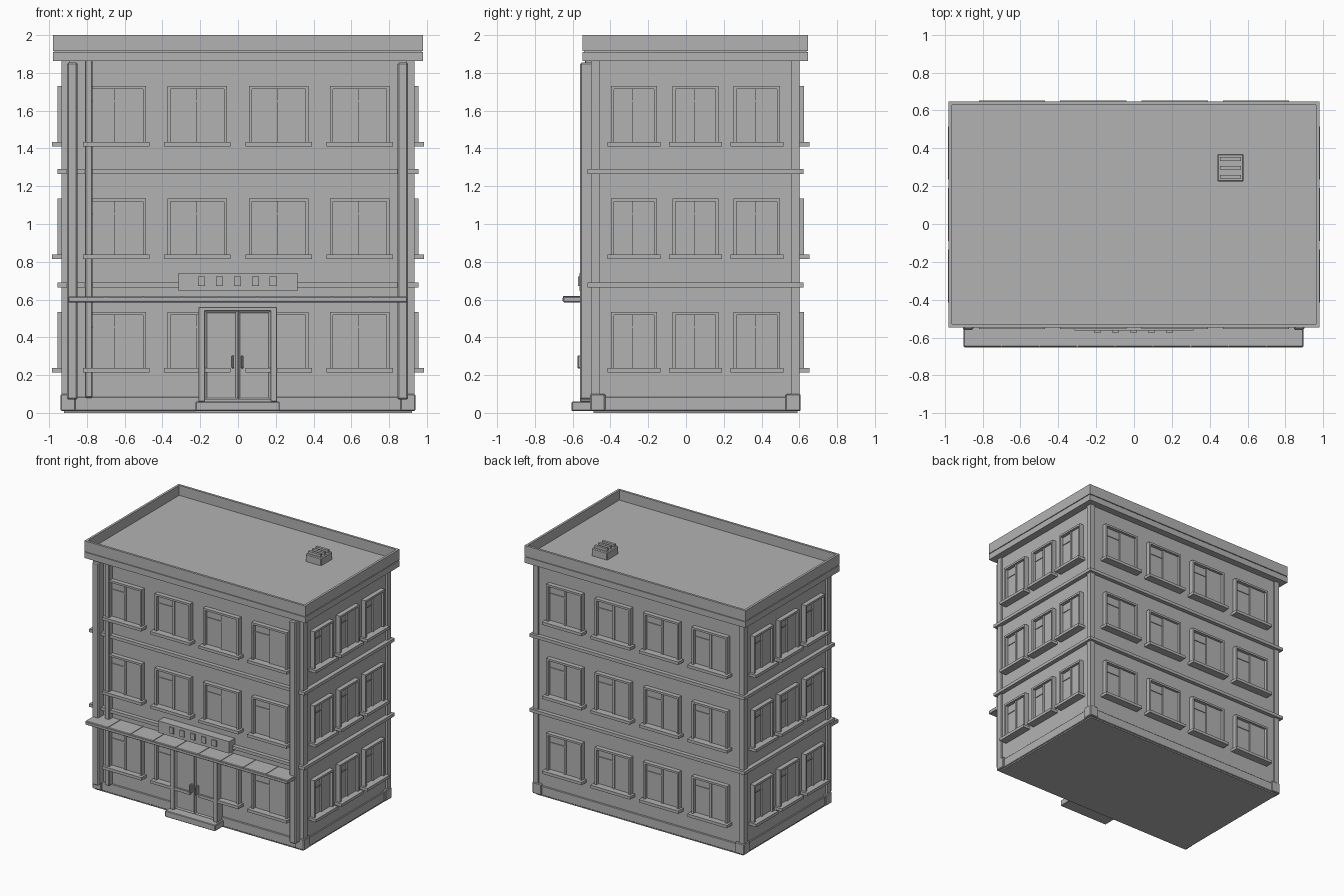
import bpy
import bmesh
from math import pi
from mathutils import Matrix

default = bpy.data.objects.get("Cube")
if default:
    bpy.data.objects.remove(default, do_unlink=True)

# One plain grey for the whole building
grey = bpy.data.materials.new("plain grey")
grey.use_nodes = True
grey.diffuse_color = (0.45, 0.45, 0.45, 1)
grey.node_tree.nodes["Principled BSDF"].inputs["Base Color"].default_value = (0.45, 0.45, 0.45, 1)

MID = 0.05          # depth centre of the main block
WALL_X, WALL_Y = 0.92, 0.54
ROWS = (0.22, 0.82, 1.415)


def add_box(bm, x, y, z, matrix=Matrix()):
    """Box from (low, high) pairs."""
    size = Matrix.Diagonal((x[1] - x[0], y[1] - y[0], z[1] - z[0], 1))
    place = Matrix.Translation((sum(x) / 2, sum(y) / 2, sum(z) / 2))
    return bmesh.ops.create_cube(bm, size=1, matrix=matrix @ place @ size)["verts"]


def finish(name, bm, bevel=0):
    mesh = bpy.data.meshes.new(name)
    bm.to_mesh(mesh)
    bm.free()
    mesh.materials.append(grey)
    obj = bpy.data.objects.new(name, mesh)
    bpy.context.collection.objects.link(obj)
    if bevel:
        mod = obj.modifiers.new("bevel", "BEVEL")
        mod.width = bevel
        mod.segments = 1
    return obj


def boxes(name, parts, bevel=0):
    bm = bmesh.new()
    for part in parts:
        add_box(bm, *part)
    return finish(name, bm, bevel)


def block(half_x, half_y, z):
    """Box centred on the main block."""
    return (-half_x, half_x), (MID - half_y, MID + half_y), z


def corners(outer_x, outer_y, width, z):
    """Four posts at the corners of the main block."""
    for sx in (-1, 1):
        for sy in (-1, 1):
            x = sorted((sx * outer_x, sx * (outer_x - width)))
            y = sorted((MID + sy * outer_y, MID + sy * (outer_y - width)))
            yield x, y, z


# Main block, plinth, corner trim and floor bands
boxes("walls", [block(WALL_X, WALL_Y, (0, 1.9))])
boxes("plinth", [block(0.928, 0.548, (0.01, 0.085))], 0.004)
boxes("corner_posts", corners(0.935, 0.552, 0.045, (0.01, 1.87)))
boxes("corner_blocks", corners(0.94, 0.557, 0.08, (0.01, 0.1)), 0.006)
boxes("floor_bands", [block(0.955, 0.572, (z, z + 0.025)) for z in (0.665, 1.265)])

# Cornice and sunken flat roof
boxes("cornice", [block(0.98, 0.597, (1.862, 1.91)), block(0.972, 0.589, (1.905, 1.916))])
bm = bmesh.new()
add_box(bm, *block(0.98, 0.597, (1.916, 2)))
top = max(bm.faces, key=lambda f: f.calc_center_median().z)
bmesh.ops.inset_region(bm, faces=[top], thickness=0.026)
lip = bmesh.ops.extrude_face_region(bm, geom=[top])["geom"]
bmesh.ops.translate(bm, vec=(0, 0, -0.08), verts=[v for v in lip if isinstance(v, bmesh.types.BMVert)])
if top.is_valid:
    bmesh.ops.delete(bm, geom=[top], context="FACES_ONLY")
bmesh.ops.recalc_face_normals(bm, faces=bm.faces)
finish("parapet", bm)

# Roof vent with slats
boxes("roof_vent", [((0.44, 0.58), (0.225, 0.37), (1.91, 1.98))], 0.006)
boxes("vent_slats", [((0.455, 0.565), (y - 0.01, y + 0.01), (1.975, 2)) for y in (0.25, 0.297, 0.344)])


def add_window(bm, cx, z, width, wall):
    """Framed window with a centre bar, top bar on one sash, and a sill."""
    h, t, top = width / 2, 0.016, z + 0.315
    for side in (-1, 1):
        x = sorted((cx + side * h, cx + side * (h - t)))
        add_box(bm, x, (-0.036, 0.01), (z, top), wall)
    add_box(bm, (cx - h, cx + h), (-0.036, 0.01), (top - t, top), wall)
    add_box(bm, (cx - h, cx + h), (-0.008, 0.01), (z, top), wall)
    # right-hand sash stands a little proud of the left one
    add_box(bm, (cx, cx + h - t), (-0.016, 0), (z, top - t), wall)
    add_box(bm, (cx - 0.008, cx + 0.008), (-0.021, 0), (z, top - t), wall)
    add_box(bm, (cx - h + t, cx), (-0.014, 0), (top - 0.085, top - 0.077), wall)
    add_box(bm, (cx - h - 0.018, cx + h + 0.018), (-0.064, 0.01), (z - 0.005, z + 0.018), wall)


# Windows on all four walls
LONG = ((-0.645, -0.215, 0.215, 0.645), 0.315, WALL_Y)
SHORT = ((-0.325, 0, 0.325), 0.245, WALL_X)
for i, (side, (centres, width, depth)) in enumerate(
        (("front", LONG), ("left", SHORT), ("back", LONG), ("right", SHORT))):
    wall = (Matrix.Translation((0, MID, 0)) @ Matrix.Rotation(i * pi / 2, 4, "Z")
            @ Matrix.Translation((0, -depth, 0)))
    bm = bmesh.new()
    for z in ROWS:
        for cx in centres:
            add_window(bm, cx, z, width, wall)
    finish(side + "_windows", bm)

# Front columns and the drainpipe beside one of them
boxes("front_columns", [((x - 0.028, x + 0.028), (-0.56, -0.48), (0.07, 1.855)) for x in (-0.877, 0.873)], 0.008)
boxes("drainpipe", [((-0.81, -0.77), (-0.535, -0.48), (0.08, 1.87))], 0.006)

# Canopy with seams between its panels
boxes("canopy", [((-0.9, 0.895), (-0.65, -0.48), (0.585, 0.616))], 0.004)
boxes("canopy_edge", [((-0.896, 0.891), (-0.654, -0.64), (0.592, 0.609))])
boxes("canopy_seams", [((x / 10 - 0.003, x / 10 + 0.003), (-0.652, -0.48), (0.61, 0.62)) for x in range(-7, 8, 2)])

# Sign board with plain raised blocks
boxes("sign_board", [((-0.315, 0.315), (-0.563, -0.48), (0.645, 0.74))])
boxes("sign_blocks", [((x - 0.019, x + 0.019), (-0.573, -0.55), (0.672, 0.721))
                      for x in (-0.193, -0.098, -0.003, 0.092, 0.187)])

# Entrance: frame, two door leaves with raised rims, handles and step
boxes("door_frame", [((-0.21, -0.175), (-0.56, -0.48), (0.06, 0.56)),
                     ((0.172, 0.207), (-0.56, -0.48), (0.06, 0.56)),
                     ((-0.21, 0.207), (-0.56, -0.48), (0.54, 0.56))], 0.003)
bm = bmesh.new()
for x in ((-0.175, -0.003), (0.001, 0.172)):
    add_box(bm, x, (-0.548, -0.48), (0.07, 0.54))
bm.normal_update()
fronts = [f for f in bm.faces if f.normal.y < -0.9]
bmesh.ops.inset_individual(bm, faces=fronts, thickness=0.014, depth=-0.008)
finish("door_leaves", bm)
boxes("door_handles", [((x - 0.007, x + 0.007), (-0.575, -0.53), (0.235, 0.305)) for x in (-0.027, 0.023)], 0.005)
boxes("entrance_step", [((-0.225, 0.22), (-0.605, -0.48), (0.01, 0.06))], 0.004)
